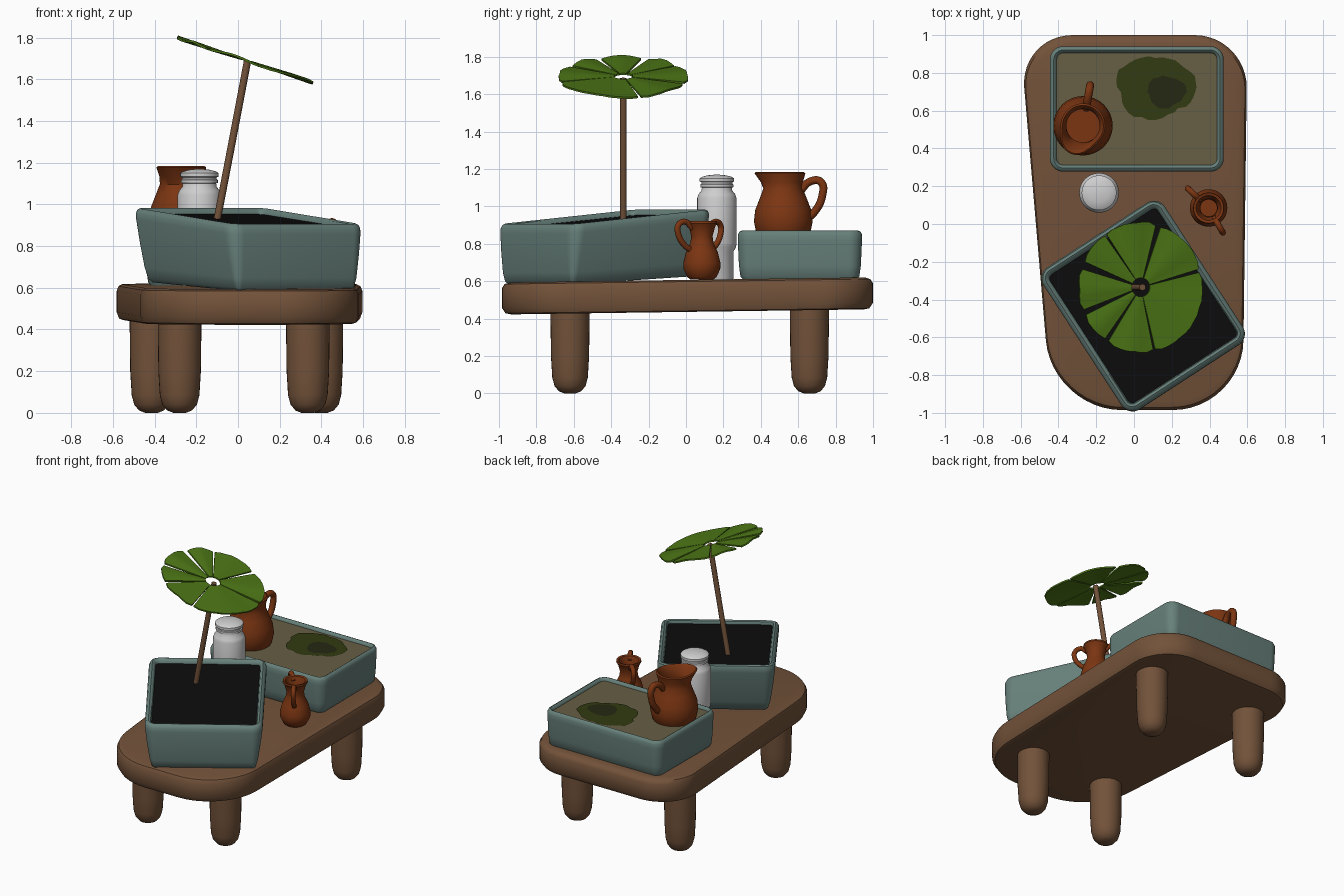
import bpy, bmesh, math, random
from mathutils import Vector, Matrix

if "Cube" in bpy.data.objects:
    bpy.data.objects.remove(bpy.data.objects["Cube"])
random.seed(4)


def material(name, r, g, b):
    m = bpy.data.materials.new(name)
    m.diffuse_color = (r, g, b, 1)
    m.use_nodes = True
    m.node_tree.nodes["Principled BSDF"].inputs["Base Color"].default_value = m.diffuse_color
    return m


WOOD = material("brown wood", .17, .085, .042)
TEAL = material("teal glaze", .135, .215, .195)
SOIL = material("black soil", .004, .004, .004)
SAND = material("olive sand", .135, .112, .058)
MOSS = material("dark moss", .032, .043, .006)
DEEP = material("deep moss", .018, .022, .006)
CLAY = material("terracotta", .20, .036, .006)
GLASS = material("pale glass", .62, .62, .62)
LEAF = material("leaf green", .075, .185, .008)


def finish(name, bm, mat, angle=40):
    bmesh.ops.recalc_face_normals(bm, faces=bm.faces[:])
    me = bpy.data.meshes.new(name)
    bm.to_mesh(me)
    bm.free()
    me.materials.append(mat)
    ob = bpy.data.objects.new(name, me)
    bpy.context.collection.objects.link(ob)
    bpy.ops.object.select_all(action='DESELECT')
    ob.select_set(True)
    bpy.context.view_layer.objects.active = ob
    bpy.ops.object.shade_smooth_by_angle(angle=math.radians(angle))
    return ob


def loft(name, rings, mat, cap_end=True):
    bm = bmesh.new()
    vr = [[bm.verts.new(p) for p in ring] for ring in rings]
    n = len(vr[0])
    for a, b in zip(vr, vr[1:]):
        for i in range(n):
            bm.faces.new((a[i], a[(i + 1) % n], b[(i + 1) % n], b[i]))
    bm.faces.new(vr[0][::-1])
    if cap_end:
        bm.faces.new(vr[-1])
    return finish(name, bm, mat)


def lathe(name, profile, centre, mat, segs=40, spout=None):
    """Profile is (radius, z); spout is (angle, start z, top z, reach)."""
    rings = []
    for r, z in profile:
        ring = []
        for i in range(segs):
            a = math.tau * i / segs
            rr = r
            if spout and z > spout[1]:
                near = max(0, math.cos(a - spout[0])) ** 4
                rr += spout[3] * near * (z - spout[1]) / (spout[2] - spout[1])
            ring.append((centre[0] + rr * math.cos(a), centre[1] + rr * math.sin(a), z))
        rings.append(ring)
    return loft(name, rings, mat)


def tube(name, pts, radius, mat):
    cu = bpy.data.curves.new(name, 'CURVE')
    cu.dimensions = '3D'
    cu.bevel_depth, cu.bevel_resolution, cu.use_fill_caps = radius, 4, True
    cu.resolution_u = 8
    sp = cu.splines.new('BEZIER')
    sp.bezier_points.add(len(pts) - 1)
    for bp, p in zip(sp.bezier_points, pts):
        bp.co = p
        bp.handle_left_type = bp.handle_right_type = 'AUTO'
    cu.materials.append(mat)
    ob = bpy.data.objects.new(name, cu)
    bpy.context.collection.objects.link(ob)
    bpy.ops.object.select_all(action='DESELECT')
    ob.select_set(True)
    bpy.context.view_layer.objects.active = ob
    bpy.ops.object.convert(target='MESH')
    return ob


def rounded_rect(hw, hd, r, n=8):
    pts = []
    for k, (sx, sy) in enumerate(((1, 1), (-1, 1), (-1, -1), (1, -1))):
        for i in range(n + 1):
            a = math.pi / 2 * (k + i / n)
            pts.append((sx * (hw - r) + r * math.cos(a), sy * (hd - r) + r * math.sin(a)))
    return pts


# table top: four-sided outline with large rounded corners, slightly sloped
corners = [(.6, 1, .28), (-.605, 1, .28), (-.435, -.985, .37), (.575, -.985, .37)]
outline = []
for k, (x, y, d) in enumerate(corners):
    c = Vector((x, y))
    p = c + (Vector(corners[k - 1][:2]) - c).normalized() * d
    q = c + (Vector(corners[(k + 1) % 4][:2]) - c).normalized() * d
    h1, h2 = p.lerp(c, .55), q.lerp(c, .55)
    for i in range(13):
        t = i / 12
        outline.append(p * (1 - t) ** 3 + h1 * 3 * t * (1 - t) ** 2 + h2 * 3 * t * t * (1 - t) + q * t ** 3)
slab = [(.95, .436), (.98, .442), (1, .472), (1, .575), (.985, .598), (.955, .607)]
loft("table_top", [[(p.x * s, p.y * s, z + .0135 * p.y) for p in outline] for s, z in slab], WOOD)

# four round-footed legs
leg = [(.03, 0), (.06, .012), (.083, .04), (.095, .085), (.102, .2), (.105, .45)]
for name, x, y in (("front_left_leg", -.28, -.62), ("front_right_leg", .335, -.62),
                   ("back_left_leg", -.415, .66), ("back_right_leg", .4, .66)):
    lathe(name, leg, (x, y), WOOD, 32)


# glazed containers, profile is (inset, height 0..1)
def container(name, hw, hd, r, profile, place, fill_name, fill_mat, fill):
    def ring(inset, h):
        return [place(u, v, h) for u, v in rounded_rect(hw - inset, hd - inset, r - inset)]
    loft(name, [ring(*p) for p in profile], TEAL, False)
    bm = bmesh.new()
    bm.faces.new([bm.verts.new(p) for p in ring(*fill)])
    finish(fill_name, bm, fill_mat)


def place_planter(u, v, h):
    low, high = .605 + .056 * v, .945 + .09 * v
    v -= .03 * (1 - h)
    a = math.radians(33)
    return (.047 + u * math.cos(a) - v * math.sin(a),
            -.432 + u * math.sin(a) + v * math.cos(a), low + (high - low) * h)


container("planter", .383, .447, .07,
          [(.065, 0), (.045, .05), (.03, .2), (.012, .55), (0, .85), (0, .93), (.008, .98),
           (.022, 1), (.036, .98), (.042, .94), (.044, .86)],
          place_planter, "planter_soil", SOIL, (.043, .92))


def place_tray(u, v, h):
    return (.015 + u, .609 + v, .605 + .265 * h)


container("shallow_tray", .46, .332, .07,
          [(.03, 0), (.014, .08), (.006, .3), (0, .8), (0, .92), (.008, .98), (.02, 1),
           (.031, .97), (.036, .92), (.038, .8)],
          place_tray, "tray_sand", SAND, (.036, .92))


# moss patches lying on the sand
def patch(name, x, y, rx, ry, z, mat):
    bm = bmesh.new()
    pts = []
    for i in range(36):
        a = math.tau * i / 36
        k = 1 + .07 * math.sin(3 * a + 1) + random.uniform(-.06, .06)
        pts.append(bm.verts.new((x + rx * k * math.cos(a), y + ry * k * math.sin(a), z)))
    bm.faces.new(pts)
    finish(name, bm, mat)


patch("moss_patch", .115, .725, .21, .165, .853, MOSS)
patch("moss_patch_centre", .17, .70, .10, .085, .857, DEEP)

# large pitcher with spout and one handle
lathe("pitcher", [(.12, .82), (.145, .86), (.157, .92), (.15, .98), (.125, 1.045), (.105, 1.095),
                  (.105, 1.13), (.115, 1.165), (.118, 1.178), (.108, 1.184), (.098, 1.172),
                  (.088, 1.13), (.088, 1.09), (.11, 1.03), (.13, .95), (.1, .89)],
      (-.27, .52), CLAY, 48, (math.radians(245), 1.09, 1.18, .045))


def handle(name, centre, angle, pts, radius):
    a = math.radians(angle)
    tube(name, [(centre[0] + r * math.cos(a), centre[1] + r * math.sin(a), z) for r, z in pts],
         radius, CLAY)


handle("pitcher_handle", (-.27, .52), 80,
       [(.09, 1.08), (.15, 1.135), (.205, 1.13), (.21, 1.05), (.165, .965), (.13, .935)], .021)

# small two-handled jug
jug = (.395, .085)
lathe("small_jug", [(.06, .608), (.078, .622), (.098, .665), (.099, .70), (.085, .755), (.062, .805),
                    (.057, .84), (.07, .89), (.082, .91), (.08, .922), (.066, .918), (.048, .87),
                    (.044, .82), (.06, .76), (.05, .7)], jug, CLAY)
for side, ang in (("left", 137), ("right", 300)):
    handle(side + "_jug_handle", jug, ang,
           [(.06, .885), (.105, .918), (.145, .9), (.145, .85), (.105, .79), (.075, .77)], .016)

# lidded glass jar
lathe("glass_jar", [(.085, .605), (.09, .62), (.09, .76), (.103, .785), (.105, .8), (.105, 1.045),
                    (.098, 1.065), (.082, 1.085), (.08, 1.105)], (-.185, .165), GLASS)
lathe("jar_lid", [(.078, 1.1), (.088, 1.103), (.088, 1.118), (.083, 1.121), (.083, 1.13), (.092, 1.133),
                  (.092, 1.15), (.08, 1.158), (.05, 1.166), (.01, 1.17)], (-.185, .165), GLASS)

# stem rising from the soil
tube("stem", [(-.105, -.335, .9), (-.03, -.335, 1.29), (.045, -.335, 1.685)], .0175, WOOD)

# tilted round leaf cut by slits: (start angle, end angle) of each lobe
tilt = Matrix.Translation((.035, -.335, 1.692)) @ Matrix.Rotation(math.radians(18.3), 4, 'Y')
slits = [(15, 3), (73, 5), (125, 2), (160, 7), (203, 5), (236, 4), (283, 2)]
bm = bmesh.new()
for k, (ang, wid) in enumerate(slits):
    nxt, nw = slits[(k + 1) % len(slits)]
    a0, a1 = ang + wid / 2, nxt - nw / 2 + (360 if nxt < ang else 0)
    n = max(4, int((a1 - a0) / 6))
    cols = []
    for i in range(n + 1):
        a = math.radians(a0 + (a1 - a0) * i / n)
        edge = .348 - (.012 if i in (0, n) else random.uniform(0, .006))
        col = []
        for r in (.05, .2, edge):
            lift = .006 * math.cos(math.pi * (2 * i / n - 1)) * r / .35
            p = Vector((r * math.cos(a), r * math.sin(a), lift))
            col.append([bm.verts.new(tilt @ (p + Vector((0, 0, s)))) for s in (-.005, .005)])
        cols.append(col)
    for i, (c, d) in enumerate(zip(cols, cols[1:])):
        for j in range(2):
            for s in range(2):
                bm.faces.new((c[j][s], c[j + 1][s], d[j + 1][s], d[j][s]))
        for j in (0, 2):
            bm.faces.new((c[j][0], c[j][1], d[j][1], d[j][0]))
    for c in (cols[0], cols[-1]):
        for j in range(2):
            bm.faces.new((c[j][0], c[j + 1][0], c[j + 1][1], c[j][1]))
finish("leaf", bm, LEAF, 30)
